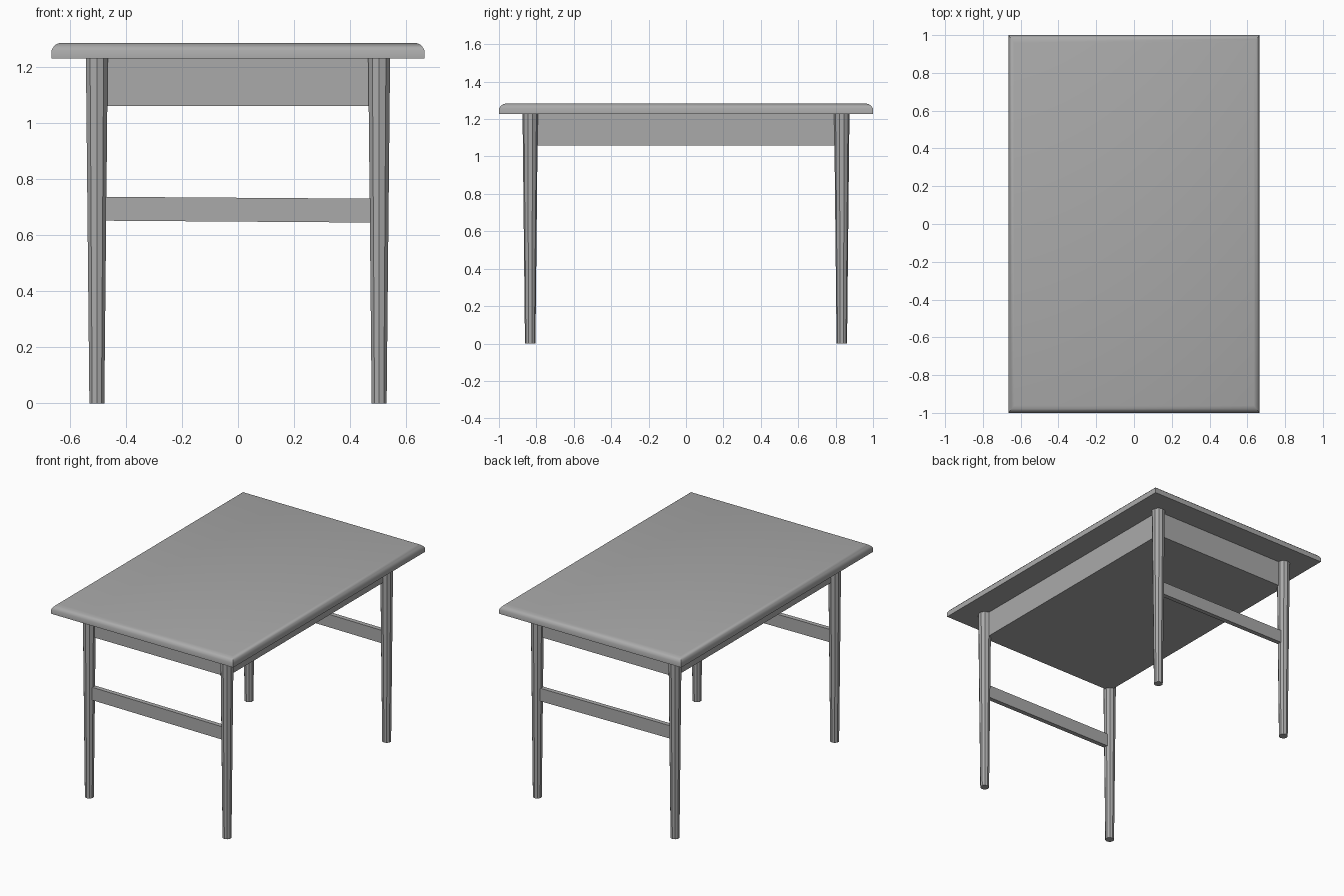
import bpy, bmesh, math
from mathutils import Matrix

cube = bpy.data.objects.get("Cube")
if cube:
    bpy.data.objects.remove(cube)

# One plain grey finish for the whole table
GREY = (0.4, 0.4, 0.4, 1)
mat = bpy.data.materials.new("plain_grey")
mat.use_nodes = True
mat.diffuse_color = GREY
mat.node_tree.nodes["Principled BSDF"].inputs["Base Color"].default_value = GREY

TOP_X, TOP_Y = 0.665, 1.0
LEG_X, LEG_Y = 0.503, 0.833
UNDER = 1.228


def finish(name, bm):
    bmesh.ops.recalc_face_normals(bm, faces=bm.faces)
    mesh = bpy.data.meshes.new(name)
    bm.to_mesh(mesh)
    bm.free()
    mesh.materials.append(mat)
    obj = bpy.data.objects.new(name, mesh)
    bpy.context.collection.objects.link(obj)
    return obj


def box(name, size, centre, tilt=0):
    bm = bmesh.new()
    matrix = (Matrix.Translation(centre) @ Matrix.Rotation(tilt, 4, 'Y')
              @ Matrix.Diagonal((*size, 1)))
    bmesh.ops.create_cube(bm, size=1, matrix=matrix)
    return finish(name, bm)


# Tabletop: stacked rectangles, rounded over along the upper edge
bm = bmesh.new()
rings = []
for inset, z in [(0, UNDER), (0, 1.256), (0.006, 1.268), (0.016, 1.279), (0.03, 1.284)]:
    x, y = TOP_X - inset, TOP_Y - inset * 1.3
    rings.append([bm.verts.new((sx * x, sy * y, z))
                  for sx, sy in [(-1, -1), (1, -1), (1, 1), (-1, 1)]])
for low, high in zip(rings, rings[1:]):
    for i in range(4):
        j = (i + 1) % 4
        bm.faces.new((low[i], low[j], high[j], high[i]))
bm.faces.new(rings[0])
bm.faces.new(rings[-1])
top = finish("tabletop", bm)
bpy.context.view_layer.objects.active = top
top.select_set(True)
bpy.ops.object.shade_smooth_by_angle(angle=math.radians(35))

# Closed apron box under the top
box("apron", (2 * LEG_X, 2 * LEG_Y, UNDER - 1.06), (0, 0, (UNDER + 1.06) / 2))

# Tapered faceted legs and a slightly sloping stretcher at each end
for end, sy in (("front", -1), ("back", 1)):
    for side, sx in (("left", 1), ("right", -1)):
        bm = bmesh.new()
        bmesh.ops.create_cone(bm, cap_ends=True, segments=10, radius1=0.028, radius2=0.041,
                              depth=UNDER,
                              matrix=Matrix.Translation((sx * LEG_X, sy * LEG_Y, UNDER / 2)))
        finish(f"{end}_{side}_leg", bm)
    box(f"{end}_stretcher", (2 * LEG_X, 0.03, 0.085), (0, sy * LEG_Y, 0.69), math.radians(0.4))
